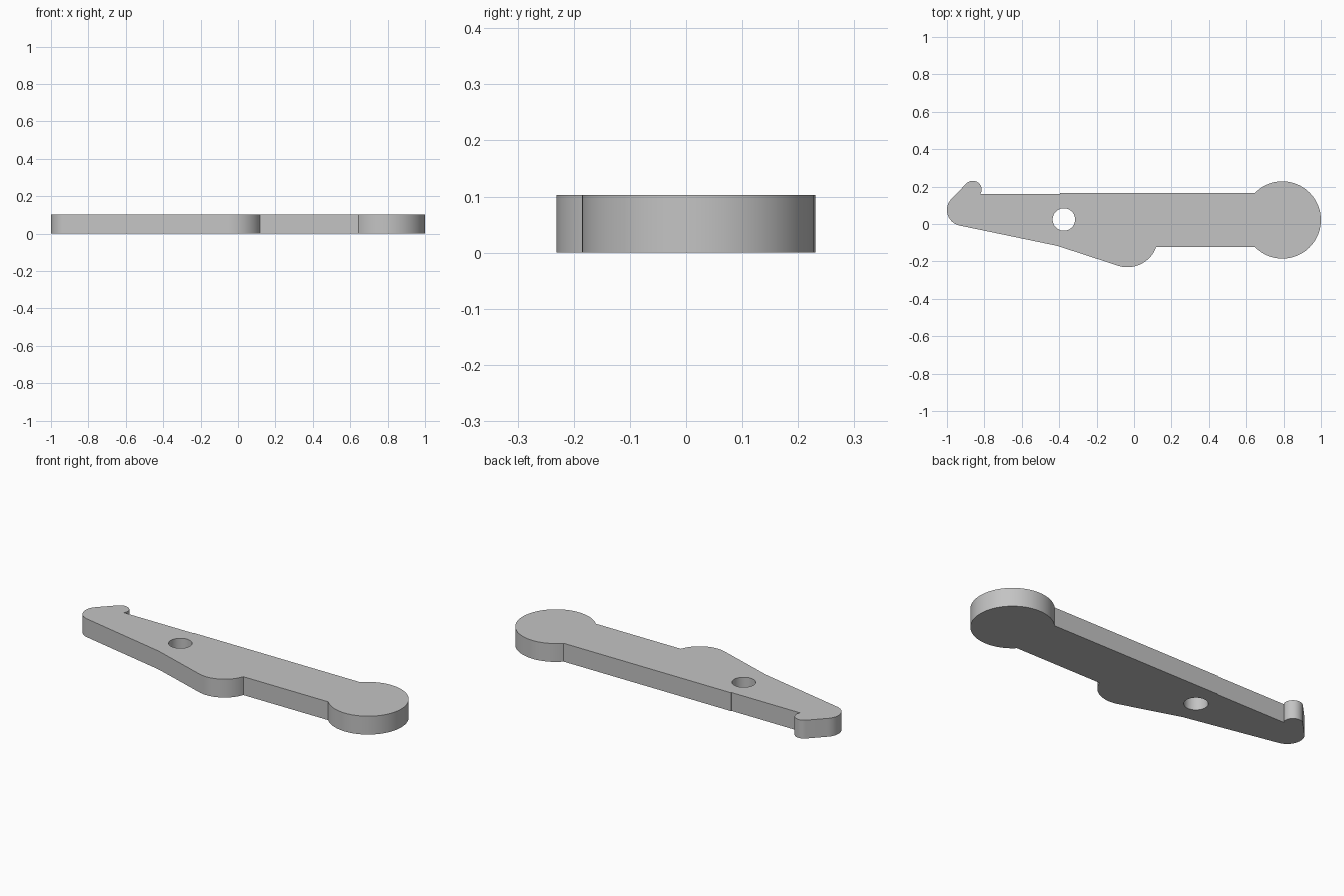
import bpy, bmesh, math

if "Cube" in bpy.data.objects:
    bpy.data.objects.remove(bpy.data.objects["Cube"])

THICKNESS = 0.103


def arc(cx, cy, r, a0, a1, steps):
    """Points on an arc from angle a0 to a1, in degrees."""
    angles = [math.radians(a0 + (a1 - a0) * i / steps) for i in range(steps + 1)]
    return [(cx + r * math.cos(a), cy + r * math.sin(a)) for a in angles]


# Outer outline, counter-clockwise
outline = [(-0.41, -0.117)]
outline += arc(-0.035, -0.069, 0.162, -107.6, -19.1, 24)       # lower lobe
outline += arc(0.7935, 0.0215, 0.2065, -136, 136, 72)          # round head
outline += [(-0.395, 0.165), (-0.395, 0.161), (-0.822, 0.161)]  # top edge with small step
outline += arc(-0.862, 0.183, 0.048, -8, 134, 20)              # hook tip
outline += arc(-0.915, 0.075, 0.085, 134, 258.3, 24)           # rounded tail

# Pivot hole
hole = arc(-0.375, 0.024, 0.06, 0, 360, 48)[:-1]

# Fill the flat profile, then extrude it into a plate
bm = bmesh.new()
edges = []
for loop in (outline, hole):
    verts = [bm.verts.new((x, y, 0)) for x, y in loop]
    edges += [bm.edges.new((v, verts[i - 1])) for i, v in enumerate(verts)]
bmesh.ops.triangle_fill(bm, edges=edges, use_beauty=True, normal=(0, 0, 1))
solid = bmesh.ops.extrude_face_region(bm, geom=bm.faces[:], use_keep_orig=True)
top = [g for g in solid["geom"] if isinstance(g, bmesh.types.BMVert)]
bmesh.ops.translate(bm, verts=top, vec=(0, 0, THICKNESS))
bmesh.ops.recalc_face_normals(bm, faces=bm.faces[:])

mesh = bpy.data.meshes.new("lever_plate")
bm.to_mesh(mesh)
bm.free()
lever = bpy.data.objects.new("lever_plate", mesh)
bpy.context.collection.objects.link(lever)

# Plain grey finish
grey = bpy.data.materials.new("plain_grey")
grey.diffuse_color = (0.55, 0.55, 0.55, 1)
grey.use_nodes = True
grey.node_tree.nodes["Principled BSDF"].inputs["Base Color"].default_value = grey.diffuse_color
mesh.materials.append(grey)

# Smooth round walls, crisp rims
bpy.context.view_layer.objects.active = lever
lever.select_set(True)
bpy.ops.object.shade_smooth_by_angle(angle=math.radians(25))
